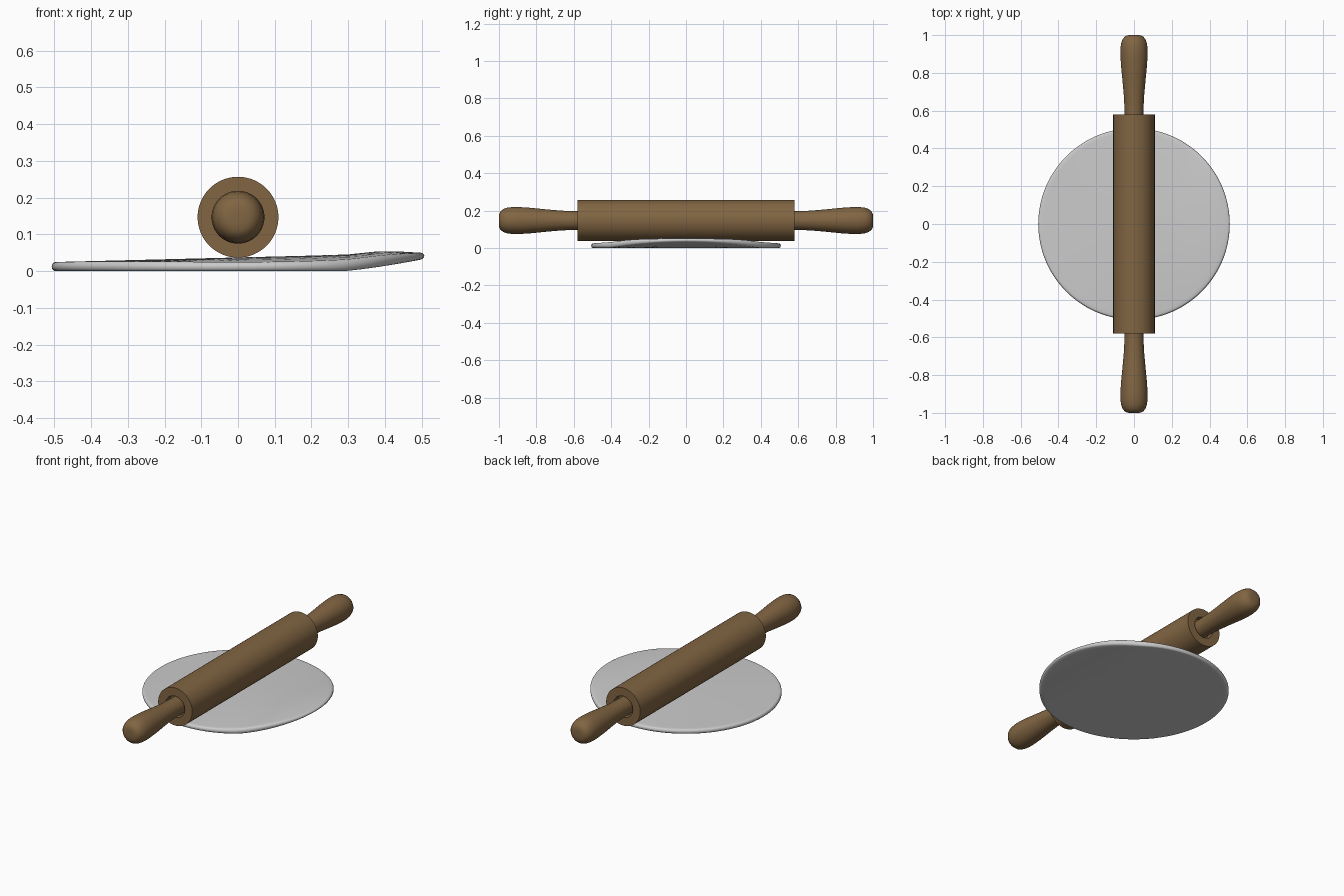
import bpy, bmesh, math

if "Cube" in bpy.data.objects:
    bpy.data.objects.remove(bpy.data.objects["Cube"])

AXIS_Z = 0.147
wood = bpy.data.materials.new("wood")
wood.diffuse_color = (0.22, 0.13, 0.055, 1)
wood.use_nodes = True
wood.node_tree.nodes["Principled BSDF"].inputs["Base Color"].default_value = wood.diffuse_color


def make_object(name, bm, material=None):
    bmesh.ops.recalc_face_normals(bm, faces=bm.faces)
    mesh = bpy.data.meshes.new(name)
    bm.to_mesh(mesh)
    bm.free()
    ob = bpy.data.objects.new(name, mesh)
    bpy.context.collection.objects.link(ob)
    if material:
        mesh.materials.append(material)
    bpy.context.view_layer.objects.active = ob
    ob.select_set(True)
    bpy.ops.object.shade_smooth_by_angle(angle=math.radians(35))
    ob.select_set(False)
    return ob


def bridge(bm, rings):
    for a, b in zip(rings, rings[1:]):
        n = len(a)
        for i in range(n):
            j = (i + 1) % n
            bm.faces.new((a[i], a[j], b[j], b[i]))
    bm.faces.new(rings[0])
    bm.faces.new(rings[-1])


def lathe(name, profile, n=64):
    """Revolve (radius, y) pairs around the pin axis."""
    bm = bmesh.new()
    rings = [[bm.verts.new((r * math.cos(2 * math.pi * i / n), y,
                            AXIS_Z + r * math.sin(2 * math.pi * i / n)))
              for i in range(n)] for r, y in profile]
    bridge(bm, rings)
    return make_object(name, bm, wood)


# Roller barrel with a shallow socket at each end
socket = [(0.062, 0.54), (0.062, 0.58), (0.11, 0.58)]
lathe("roller", [(r, -y) for r, y in socket] + socket[::-1])

# Handles, one per end
handle = [(0.05, 0.54), (0.05, 0.60), (0.053, 0.67), (0.06, 0.75),
          (0.068, 0.83), (0.072, 0.89), (0.072, 0.925), (0.069, 0.955),
          (0.061, 0.978), (0.049, 0.992), (0.035, 0.999), (0.015, 1.0)]
for name, side in (("front_handle", -1), ("back_handle", 1)):
    lathe(name, [(r, y * side) for r, y in handle])


# Dough sheet, thickening and curling up towards +x
def smooth(a, b, t):
    t = max(0, min(1, (t - a) / (b - a)))
    return t * t * (3 - 2 * t)


def bottom(x, y):
    return 0.032 * max(0, (x - 0.28) / 0.22) ** 1.3


def top(x, y):
    bulge = max(0, 1 - (y / 0.5) ** 2)
    return (0.025 + 0.025 * (x + 0.5) * bulge
            + 0.007 * bulge * smooth(0.28, 0.38, x) * (1 - smooth(0.4, 0.52, x)))


bm = bmesh.new()
N, R = 96, 0.507
flat = [0.004, 0.1, 0.2, 0.3, 0.38, 0.44, 0.48]
rim = [(R - 0.011 * (1 - math.sin(math.pi * k / 8)), (1 - math.cos(math.pi * k / 8)) / 2)
       for k in range(9)]
section = [(r, 0) for r in flat] + rim + [(r, 1) for r in reversed(flat)]
rings = []
for r, t in section:
    ring = []
    for i in range(N):
        x, y = (r * math.cos(2 * math.pi * i / N), r * math.sin(2 * math.pi * i / N))
        ring.append(bm.verts.new((x, y, bottom(x, y) * (1 - t) + top(x, y) * t)))
    rings.append(ring)
bridge(bm, rings)
make_object("dough_sheet", bm)
